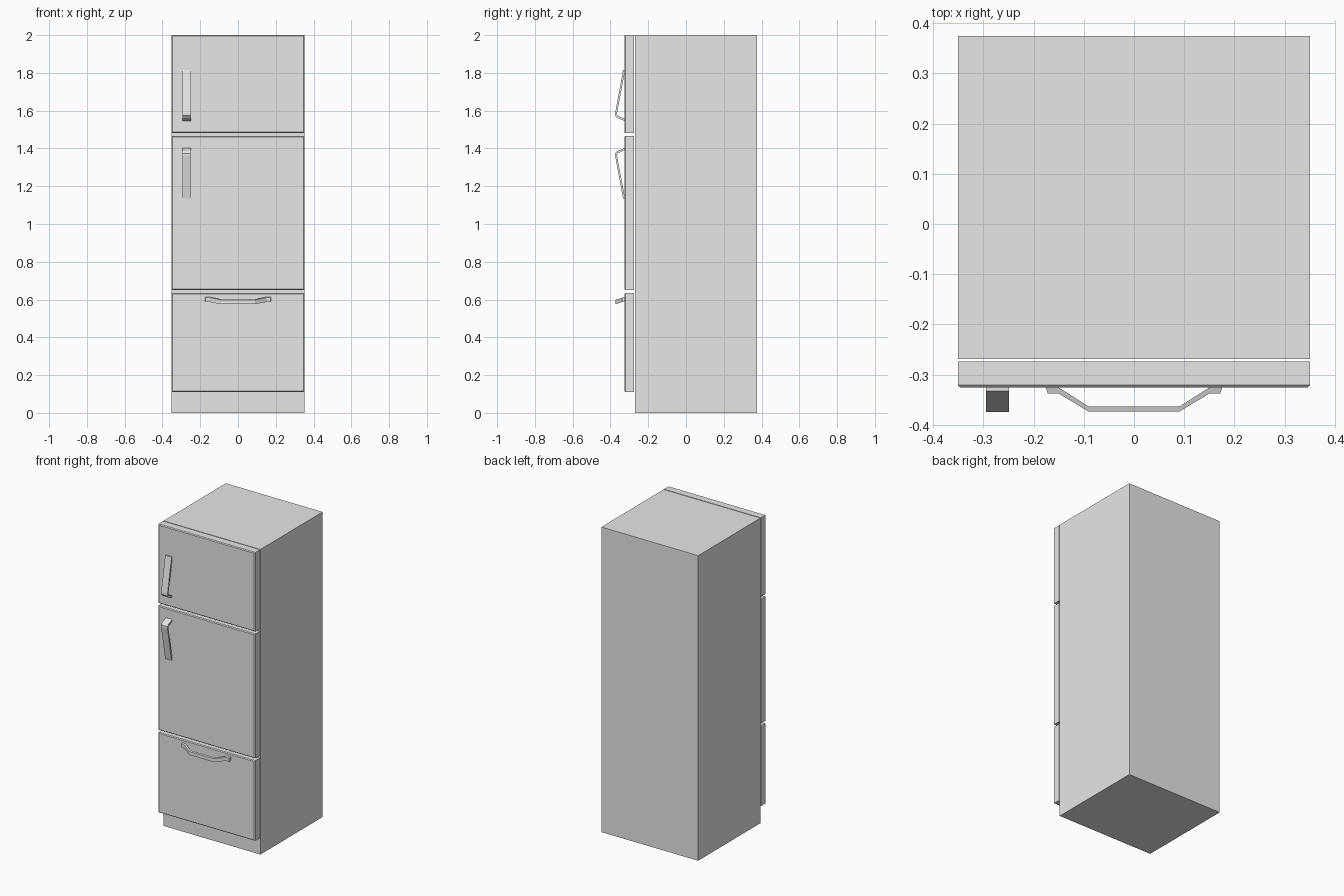
import bpy, bmesh
from mathutils import Vector

cube = bpy.data.objects.get("Cube")
if cube:
    bpy.data.objects.remove(cube, do_unlink=True)

grey = bpy.data.materials.new("appliance grey")
grey.use_nodes = True
grey.diffuse_color = (0.8, 0.8, 0.8, 1)
grey.node_tree.nodes["Principled BSDF"].inputs["Base Color"].default_value = (0.8, 0.8, 0.8, 1)


def finish(name, bm):
    bmesh.ops.recalc_face_normals(bm, faces=bm.faces)
    mesh = bpy.data.meshes.new(name)
    bm.to_mesh(mesh)
    bm.free()
    mesh.materials.append(grey)
    obj = bpy.data.objects.new(name, mesh)
    bpy.context.collection.objects.link(obj)
    return obj


def box(name, y0, y1, z0, z1, chamfer=0):
    """Full-width box, optionally with chamfered front edges."""
    bm = bmesh.new()
    bmesh.ops.create_cube(bm, size=1)
    for v in bm.verts:
        v.co = (v.co.x * 0.702, y0 if v.co.y < 0 else y1, z0 if v.co.z < 0 else z1)
    if chamfer:
        front = [e for e in bm.edges if all(v.co.y == min(w.co.y for w in bm.verts) for v in e.verts)]
        bmesh.ops.bevel(bm, geom=front, offset=chamfer, segments=1, affect='EDGES')
    return finish(name, bm)


def prism(name, points, offset):
    """Closed outline extruded along an offset."""
    bm = bmesh.new()
    face = bm.faces.new([bm.verts.new(p) for p in points])
    new = bmesh.ops.extrude_face_region(bm, geom=[face], use_keep_orig=True)["geom"]
    bmesh.ops.translate(bm, vec=Vector(offset),
                        verts=[g for g in new if isinstance(g, bmesh.types.BMVert)])
    return finish(name, bm)


# Cabinet and three door fronts
box("cabinet", -0.269, 0.375, 0, 2)
for name, z0, z1 in (("freezer_door", 1.482, 2), ("fridge_door", 0.651, 1.466),
                     ("drawer_front", 0.11, 0.635)):
    box(name, -0.326, -0.274, z0, z1, 0.005)

# Bent upright handles, the lower one flipped: (y, height from the knee end)
outline = [(-0.326, 0), (-0.365, 0.016), (-0.375, 0.028), (-0.375, 0.042), (-0.333, 0.268),
           (-0.326, 0.268), (-0.326, 0.248), (-0.365, 0.042), (-0.363, 0.028), (-0.326, 0.012)]
for name, base, flip in (("freezer_handle", 1.546, 1), ("fridge_handle", 1.402, -1)):
    prism(name, [(-0.295, y, base + flip * h) for y, h in outline], (0.046, 0, 0))

# Drawer pull: mirrored bent strip that slopes down away from the drawer
half = [(0.09, -0.374), (0.15, -0.338), (0.172, -0.338), (0.176, -0.326),
        (0.15, -0.326), (0.09, -0.364)]
strip = half + [(-x, y) for x, y in reversed(half)]
prism("drawer_pull", [(x, y, 0.591 + (y + 0.326) * 0.33) for x, y in strip], (0, 0, 0.023))
